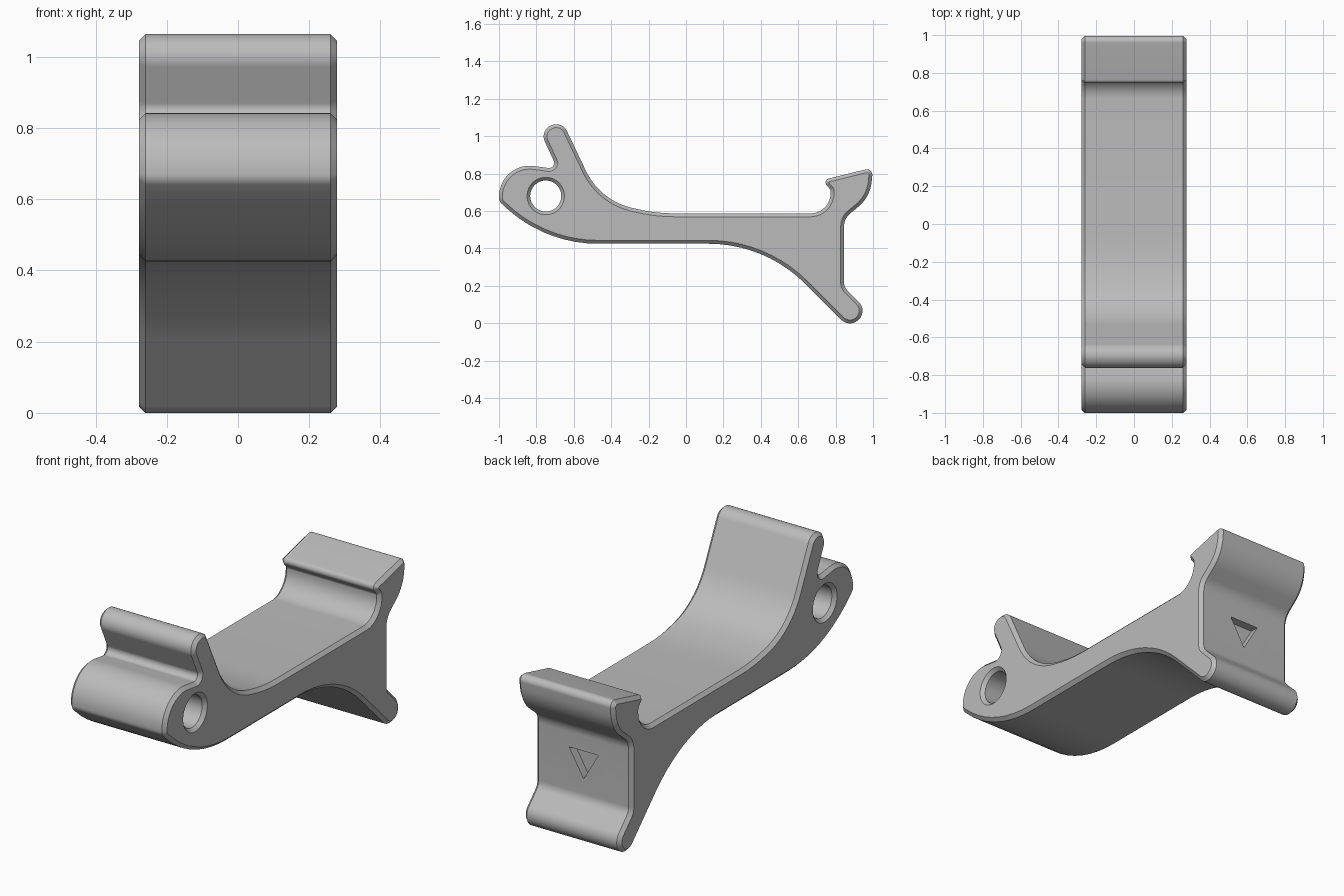
import bpy, bmesh, math
from mathutils import Vector

if "Cube" in bpy.data.objects:
    bpy.data.objects.remove(bpy.data.objects["Cube"])

HALF, CHAMFER = 0.278, 0.018

# Side outline as (y, z, corner radius), clockwise seen from the right
OUTLINE = [
    (-0.76, 0.425, 0.725), (-1.0, 0.653, 0.04), (-1.0, 0.866, 0.165),      # pivot lobe
    (-0.686, 0.823, 0.028), (-0.782, 1.029, 0.064), (-0.664, 1.085, 0.064),  # upright post
    (-0.461, 0.66, 0.36), (-0.17, 0.587, 0.9),                             # upper sweep
    (0.772, 0.587, 0.11), (0.774, 0.712, 0.02), (0.728, 0.765, 0.022),     # hook
    (1.0, 0.832, 0.03), (0.985, 0.675, 0.2), (0.845, 0.56, 0.09),          # rear lip
    (0.845, 0.193, 0.06), (0.971, 0.067, 0.066), (0.876, -0.028, 0.066),   # rear foot
    (0.423, 0.425, 0.73),                                                  # lower sweep
]


def rounded(corners):
    """Replace every corner by a tangent arc."""
    pts, n = [], len(corners)
    for i, (y, z, r) in enumerate(corners):
        p = Vector((y, z))
        a = (Vector(corners[i - 1][:2]) - p).normalized()
        b = (Vector(corners[(i + 1) % n][:2]) - p).normalized()
        half = a.angle(b) / 2
        centre = p + (a + b).normalized() * (r / math.sin(half))
        start = p + a * (r / math.tan(half)) - centre
        end = p + b * (r / math.tan(half)) - centre
        sweep = math.atan2(start.x * end.y - start.y * end.x, start.dot(end))
        steps = max(4, math.ceil(abs(sweep) / math.radians(5)))
        for k in range(steps + 1):
            t = sweep * k / steps
            c, s = math.cos(t), math.sin(t)
            pts.append(centre + Vector((start.x * c - start.y * s, start.x * s + start.y * c)))
    return pts


def inset(pts, d):
    """Offset a clockwise loop to its right-hand side."""
    out, n = [], len(pts)
    for i, p in enumerate(pts):
        e1 = (p - pts[i - 1]).normalized()
        e2 = (pts[(i + 1) % n] - p).normalized()
        n1, n2 = Vector((e1.y, -e1.x)), Vector((e2.y, -e2.x))
        out.append(p + (n1 + n2) * (d / (1 + n1.dot(n2))))
    return out


def chamfered_wall(bm, full, small):
    """Wall through four rings; returns the end rings' edges."""
    rings = []
    for x, loop in ((-HALF, small), (CHAMFER - HALF, full), (HALF - CHAMFER, full), (HALF, small)):
        rings.append([bm.verts.new((x, p.x, p.y)) for p in loop])
    n = len(full)
    for a, b in zip(rings, rings[1:]):
        for i in range(n):
            j = (i + 1) % n
            bm.faces.new((a[i], a[j], b[j], b[i]))
    return [[bm.edges.get((r[i], r[(i + 1) % n])) for i in range(n)] for r in (rings[0], rings[3])]


def circle(r):
    return [Vector((-0.75 + r * math.cos(t), 0.68 + r * math.sin(t)))
            for t in (2 * math.pi * k / 64 for k in range(64))]


def make_object(name, bm):
    bmesh.ops.recalc_face_normals(bm, faces=bm.faces[:])
    mesh = bpy.data.meshes.new(name)
    bm.to_mesh(mesh)
    bm.free()
    ob = bpy.data.objects.new(name, mesh)
    bpy.context.collection.objects.link(ob)
    return ob


# Bracket body with pivot hole and flat side caps
bm = bmesh.new()
profile = rounded(OUTLINE)
outer = chamfered_wall(bm, profile, inset(profile, CHAMFER))
hole = chamfered_wall(bm, circle(0.083), circle(0.1))
for o, h, sx in zip(outer, hole, (-1, 1)):
    bmesh.ops.triangle_fill(bm, edges=o + h, use_beauty=True, normal=(sx, 0, 0))
body = make_object("bracket_body", bm)

grey = bpy.data.materials.new("plain_grey")
grey.diffuse_color = (0.5, 0.5, 0.5, 1)
grey.use_nodes = True
grey.node_tree.nodes["Principled BSDF"].inputs["Base Color"].default_value = grey.diffuse_color
body.data.materials.append(grey)

# Triangular recess in the rear face
bm = bmesh.new()
tri = ((-0.085, 0.44), (0.085, 0.44), (0, 0.295))
near, far = ([bm.verts.new((x, y, z)) for x, z in tri] for y in (0.8, 0.9))
bm.faces.new(near)
bm.faces.new(far)
for i in range(3):
    j = (i + 1) % 3
    bm.faces.new((near[i], near[j], far[j], far[i]))
cutter = make_object("recess_cutter", bm)
cutter.data.materials.append(grey)
cutter.hide_render = True

bpy.context.view_layer.objects.active = body
body.select_set(True)
mod = body.modifiers.new("recess", 'BOOLEAN')
mod.operation, mod.solver, mod.object = 'DIFFERENCE', 'EXACT', cutter
bpy.ops.object.modifier_apply(modifier=mod.name)
bpy.data.objects.remove(cutter)
bpy.ops.object.shade_smooth_by_angle(angle=math.radians(30))
